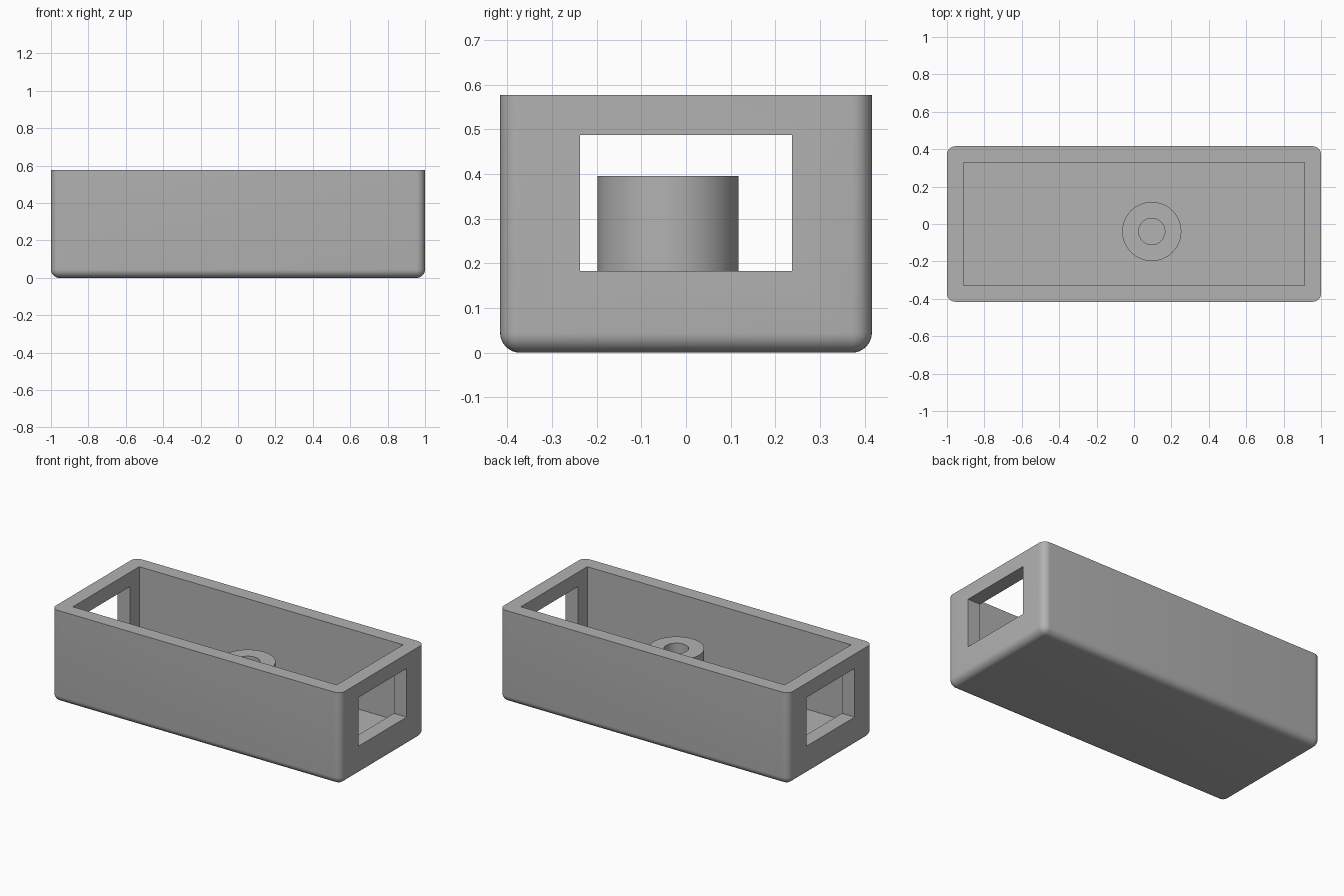
import bpy, bmesh, math
from mathutils import Matrix

cube = bpy.data.objects.get("Cube")
if cube:
    bpy.data.objects.remove(cube, do_unlink=True)

LENGTH, WIDTH, HEIGHT = 2.0, 0.832, 0.577
WALL, FLOOR, RADIUS = 0.088, 0.092, 0.045

grey = bpy.data.materials.new("plain grey")
grey.use_nodes = True
colour = (0.445, 0.445, 0.445, 1)
grey.diffuse_color = colour
grey.node_tree.nodes["Principled BSDF"].inputs["Base Color"].default_value = colour


def make_object(name, bm):
    bmesh.ops.recalc_face_normals(bm, faces=bm.faces)
    mesh = bpy.data.meshes.new(name)
    bm.to_mesh(mesh)
    bm.free()
    mesh.materials.append(grey)
    obj = bpy.data.objects.new(name, mesh)
    bpy.context.collection.objects.link(obj)
    return obj


def box(size_x, size_y, bottom, top):
    bm = bmesh.new()
    bmesh.ops.create_cube(bm, size=1, matrix=Matrix.Translation((0, 0, (bottom + top) / 2))
                          @ Matrix.Diagonal((size_x, size_y, top - bottom, 1)))
    return bm


def smooth(obj):
    bpy.ops.object.select_all(action="DESELECT")
    obj.select_set(True)
    bpy.context.view_layer.objects.active = obj
    bpy.ops.object.shade_smooth_by_angle(angle=math.radians(30))


def cut(obj, cutter):
    mod = obj.modifiers.new("cut", "BOOLEAN")
    mod.operation, mod.solver, mod.object = "DIFFERENCE", "EXACT", cutter
    bpy.context.view_layer.objects.active = obj
    bpy.ops.object.modifier_apply(modifier=mod.name)
    bpy.data.objects.remove(cutter, do_unlink=True)


# Tray: every edge rounded except the flat top rim
bm = box(LENGTH, WIDTH, 0, HEIGHT)
edges = [e for e in bm.edges if min(v.co.z for v in e.verts) < HEIGHT / 2]
bmesh.ops.bevel(bm, geom=edges, offset=RADIUS, segments=8, profile=0.5, affect="EDGES")
tray = make_object("tray", bm)

# Open cavity, then a window through both end walls
cut(tray, make_object("cavity_cutter", box(LENGTH - 2 * WALL, WIDTH - 2 * WALL, FLOOR, 1)))
cut(tray, make_object("window_cutter", box(3, 0.475, 0.183, 0.487)))
smooth(tray)

# Hollow post standing on the floor
bm = bmesh.new()
profile = [(0.07, FLOOR - 0.01), (0.07, 0.395), (0.158, 0.395), (0.158, FLOOR - 0.01)]
verts = [bm.verts.new((r, 0, z)) for r, z in profile]
loop = [bm.edges.new((verts[i], verts[(i + 1) % 4])) for i in range(4)]
bmesh.ops.spin(bm, geom=verts + loop, cent=(0, 0, 0), axis=(0, 0, 1),
               angle=math.tau, steps=64, use_merge=True)
bmesh.ops.remove_doubles(bm, verts=bm.verts, dist=0.0001)
post = make_object("post", bm)
post.location = (0.095, -0.04, 0)
smooth(post)
